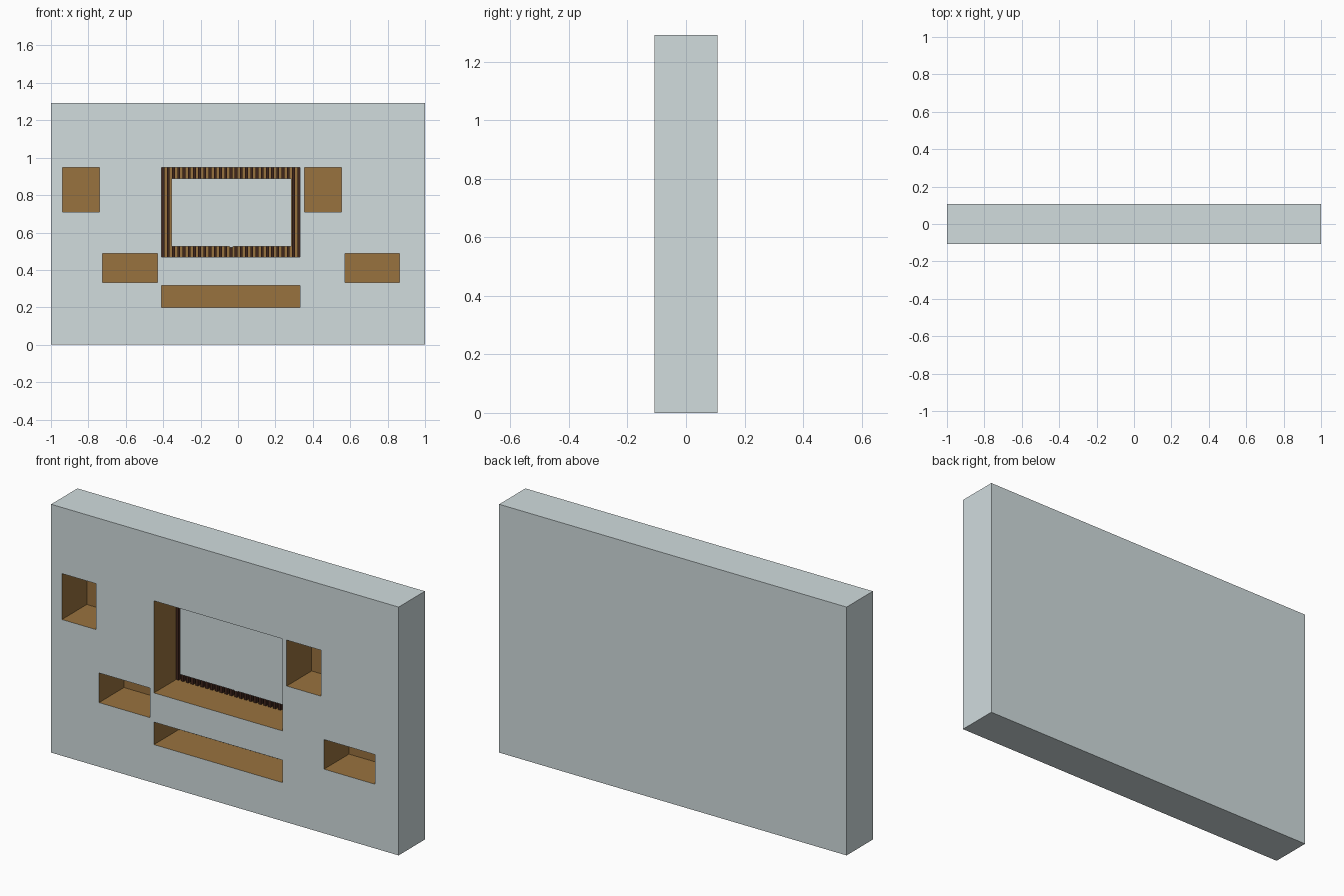
import bpy

if "Cube" in bpy.data.objects:
    bpy.data.objects.remove(bpy.data.objects["Cube"])


def material(name, hex_code):
    srgb = [int(hex_code[i:i + 2], 16) / 255 for i in (0, 2, 4)]
    lin = [c / 12.92 if c <= 0.04045 else ((c + 0.055) / 1.055) ** 2.4 for c in srgb]
    m = bpy.data.materials.new(name)
    m.diffuse_color = (*lin, 1)
    m.use_nodes = True
    m.node_tree.nodes["Principled BSDF"].inputs["Base Color"].default_value = m.diffuse_color
    return m


def box(name, x0, x1, y0, y1, z0, z1, mat):
    bpy.ops.mesh.primitive_cube_add(
        size=1, location=((x0 + x1) / 2, (y0 + y1) / 2, (z0 + z1) / 2))
    ob = bpy.context.object
    ob.name = name
    ob.scale = (x1 - x0, y1 - y0, z1 - z0)
    bpy.ops.object.transform_apply(location=True, rotation=False, scale=True)
    ob.data.materials.append(mat)
    return ob


GREY = material("pale grey", "d1dcde")
WOOD = material("warm wood", "99723e")
DARK = material("dark wood", "40261c")

FRONT, BACK = -0.108, 0.108
NICHE_BACK = FRONT + 0.205

# Wall slab
wall = box("wall", -1, 1, FRONT, BACK, 0, 1.292, GREY)
wall.data.materials.append(WOOD)

# Wood-lined niches cut into the front: x0, x1, z0, z1
niches = {
    "screen_niche": (-0.408, 0.332, 0.469, 0.948),
    "upper_left_niche": (-0.938, -0.741, 0.709, 0.948),
    "upper_right_niche": (0.356, 0.553, 0.709, 0.948),
    "lower_left_niche": (-0.724, -0.43, 0.334, 0.488),
    "lower_right_niche": (0.571, 0.863, 0.334, 0.488),
    "console_niche": (-0.408, 0.332, 0.2, 0.317),
}
for name, (x0, x1, z0, z1) in niches.items():
    cutter = box(name, x0, x1, FRONT - 0.1, NICHE_BACK, z0, z1, WOOD)
    cutter.hide_render = True
    mod = wall.modifiers.new(name, 'BOOLEAN')
    mod.operation = 'DIFFERENCE'
    mod.solver = 'EXACT'
    mod.object = cutter
    bpy.context.view_layer.objects.active = wall
    bpy.ops.object.modifier_apply(modifier=mod.name)
    bpy.data.objects.remove(cutter)

# Niche linings are every face strictly inside the slab outline
for p in wall.data.polygons:
    c = p.center
    inside = abs(c.x) < 0.99 and 0.01 < c.z < 1.28 and FRONT + 0.01 < c.y < BACK - 0.005
    p.material_index = 1 if inside else 0

# Upright slats on the back of the screen niche
x0, x1, z0, z1 = niches["screen_niche"]
COUNT, WIDTH = 27, 0.015
slat_front = FRONT + 0.182
step = (x1 - x0 - WIDTH) / (COUNT - 1)
for i in range(COUNT):
    x = x0 + i * step
    box(f"slat_{i + 1}", x, x + WIDTH, slat_front, NICHE_BACK, z0, z1, DARK)

# Screen standing off the slats, with a small sensor under its lower edge
box("screen", -0.356, 0.286, FRONT + 0.14, slat_front, 0.526, 0.889, GREY)
box("screen_sensor", -0.046, -0.028, FRONT + 0.145, FRONT + 0.165, 0.52, 0.527, GREY)
